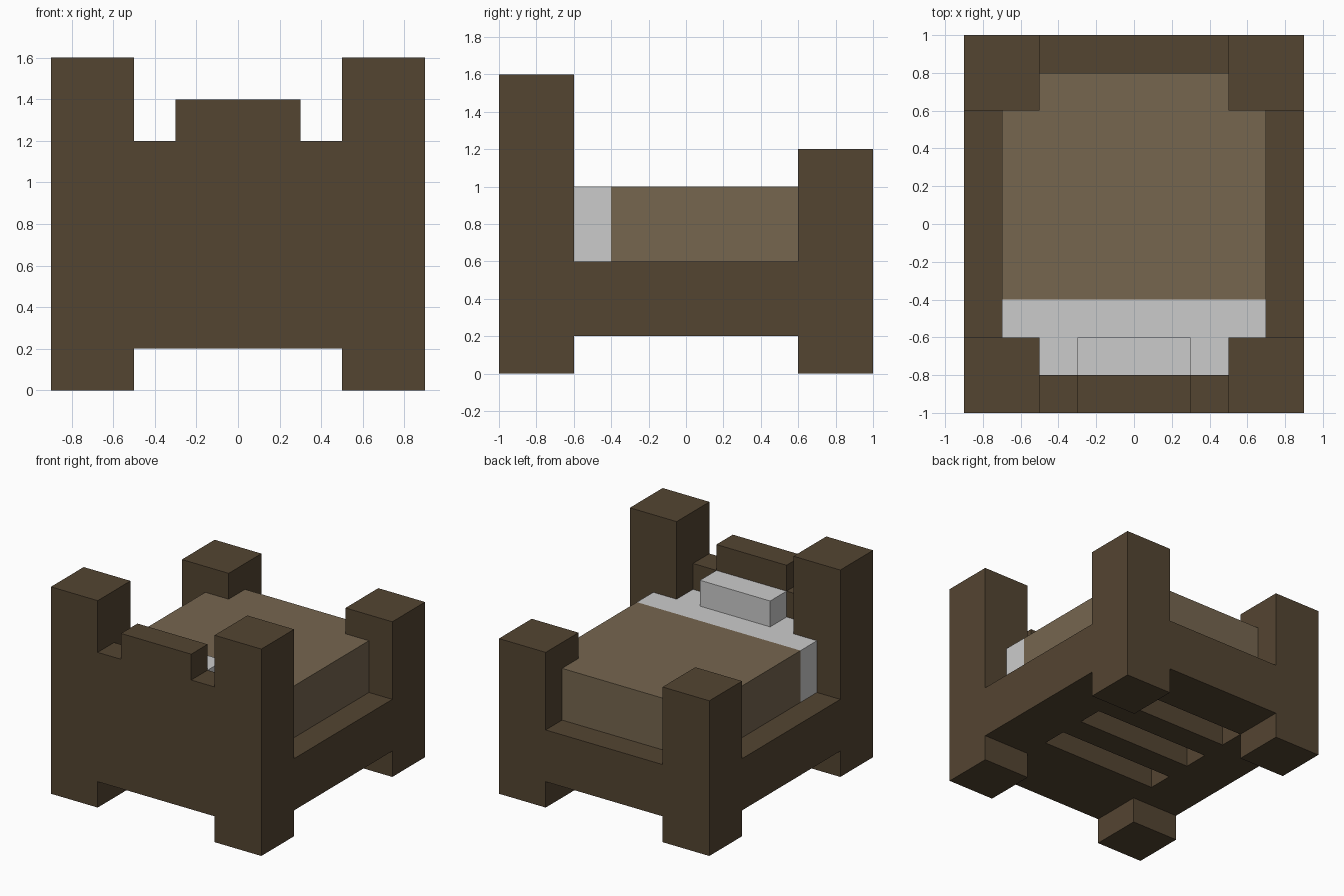
import bpy
import bmesh

cube = bpy.data.objects.get("Cube")
if cube:
    bpy.data.objects.remove(cube, do_unlink=True)


def material(name, color):
    mat = bpy.data.materials.new(name)
    mat.use_nodes = True
    mat.diffuse_color = (*color, 1)
    bsdf = next(n for n in mat.node_tree.nodes if n.type == 'BSDF_PRINCIPLED')
    bsdf.inputs["Base Color"].default_value = (*color, 1)
    return mat


wood = material("dark wood", (0.088, 0.059, 0.031))
wool = material("tan blanket", (0.18, 0.132, 0.078))
linen = material("pale linen", (0.6, 0.6, 0.6))


def prism(name, outline, z0, z1, mat):
    """Extrude a flat outline from z0 up to z1."""
    bm = bmesh.new()
    face = bm.faces.new([bm.verts.new((x, y, z0)) for x, y in outline])
    top = bmesh.ops.extrude_face_region(bm, geom=[face])["geom"]
    verts = [v for v in top if isinstance(v, bmesh.types.BMVert)]
    bmesh.ops.translate(bm, verts=verts, vec=(0, 0, z1 - z0))
    bmesh.ops.recalc_face_normals(bm, faces=bm.faces)
    mesh = bpy.data.meshes.new(name)
    bm.to_mesh(mesh)
    bm.free()
    mesh.materials.append(mat)
    obj = bpy.data.objects.new(name, mesh)
    bpy.context.collection.objects.link(obj)
    return obj


def box(name, x, y, z, mat):
    outline = [(x[0], y[0]), (x[1], y[0]), (x[1], y[1]), (x[0], y[1])]
    return prism(name, outline, z[0], z[1], mat)


def tee(name, y_wide, y_step, y_end, mat):
    """Bedding that narrows to fit between two posts."""
    half = [(0.7, y_wide), (0.7, y_step), (0.5, y_step), (0.5, y_end)]
    outline = half + [(-x, y) for x, y in reversed(half)]
    return prism(name, outline, 0.4, 1.0, mat)


# Posts and side rails, mirrored left and right
for side, s in (("left", 1), ("right", -1)):
    post_x = sorted((0.5 * s, 0.9 * s))
    box("front_post_" + side, post_x, (-1, -0.6), (0, 1.6), wood)
    box("back_post_" + side, post_x, (0.6, 1), (0, 1.2), wood)
    box("side_rail_" + side, sorted((0.7 * s, 0.9 * s)), (-0.6, 0.6), (0.2, 0.6), wood)
    box("base_ledge_" + side, sorted((0.5 * s, 0.7 * s)), (-0.6, 0.6), (0.2, 0.4), wood)

# End boards
box("headboard", (-0.5, 0.5), (-1, -0.8), (0.2, 1.2), wood)
box("headboard_crest", (-0.3, 0.3), (-1, -0.8), (1.2, 1.4), wood)
box("footboard", (-0.5, 0.5), (0.8, 1), (0.2, 0.6), wood)

# Slats under the mattress
for i, y in enumerate([(-0.8, -0.4), (-0.2, 0), (0.2, 0.4), (0.6, 0.8)]):
    box(f"slat_{i + 1}", (-0.5, 0.5), y, (0.2, 0.4), wood)

# Bedding
tee("blanket", -0.4, 0.6, 0.8, wool)
tee("sheet", -0.4, -0.6, -0.8, linen)
box("pillow", (-0.3, 0.3), (-0.8, -0.6), (1.0, 1.2), linen)
